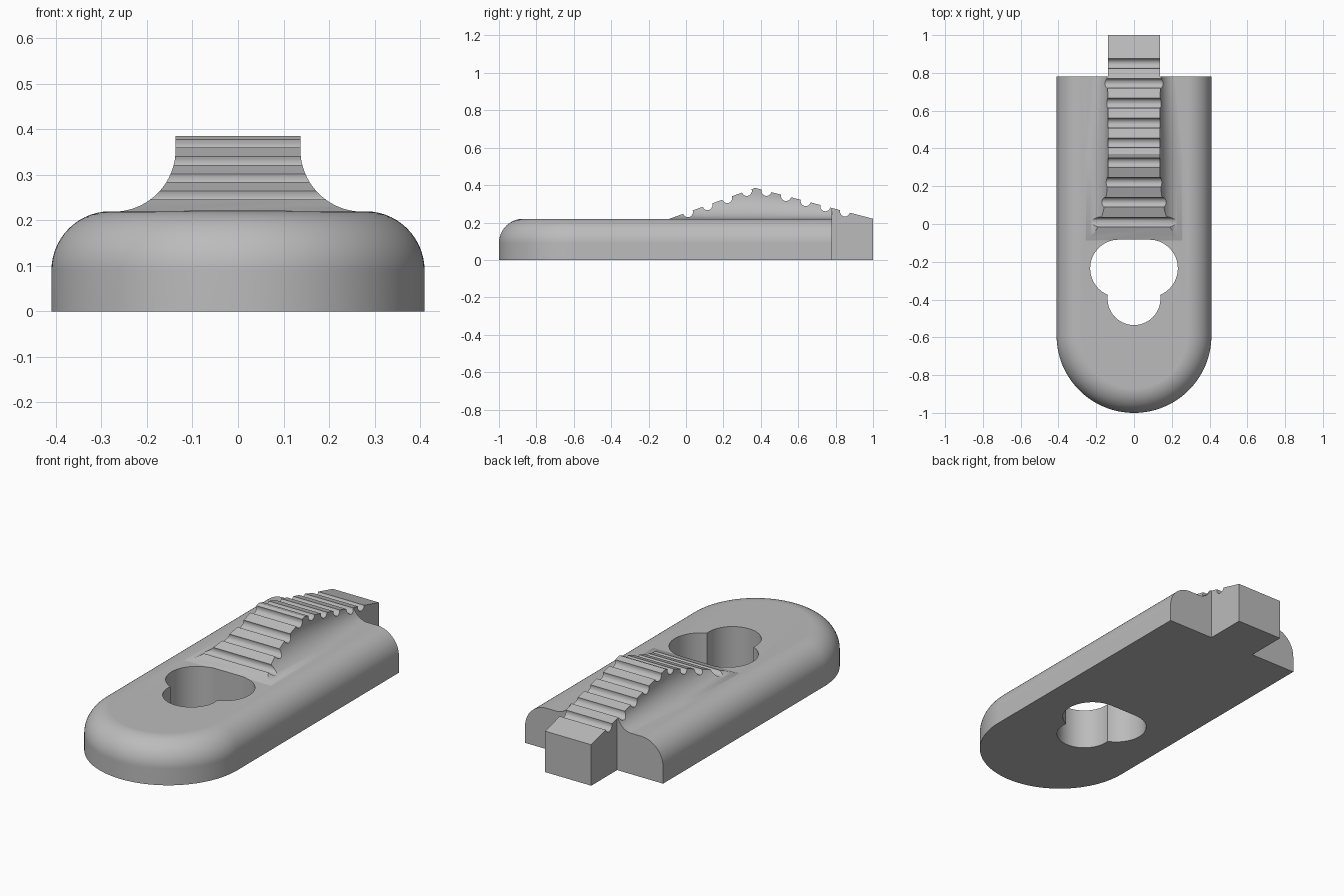
import bpy
import bmesh
from math import sin, cos, pi, atan2

cube = bpy.data.objects.get("Cube")
if cube:
    bpy.data.objects.remove(cube, do_unlink=True)

grey = bpy.data.materials.new("plain grey")
grey.use_nodes = True
colour = (0.5, 0.5, 0.5, 1)
grey.diffuse_color = colour
grey.node_tree.nodes["Principled BSDF"].inputs["Base Color"].default_value = colour


def loft(name, rings):
    """Closed solid through rings with equal point counts."""
    bm = bmesh.new()
    loops = [[bm.verts.new(p) for p in ring] for ring in rings]
    n = len(loops[0])
    for a, b in zip(loops, loops[1:]):
        for i in range(n):
            j = (i + 1) % n
            bm.faces.new((a[i], a[j], b[j], b[i]))
    bm.faces.new(loops[0])
    bm.faces.new(loops[-1])
    bmesh.ops.recalc_face_normals(bm, faces=bm.faces)
    mesh = bpy.data.meshes.new(name)
    bm.to_mesh(mesh)
    bm.free()
    mesh.materials.append(grey)
    obj = bpy.data.objects.new(name, mesh)
    bpy.context.collection.objects.link(obj)
    return obj


def combine(target, other, operation):
    """Apply an exact boolean and remove the second solid."""
    mod = target.modifiers.new(operation, 'BOOLEAN')
    mod.operation, mod.object, mod.solver = operation, other, 'EXACT'
    bpy.context.view_layer.objects.active = target
    bpy.ops.object.modifier_apply(modifier=mod.name)
    bpy.data.objects.remove(other, do_unlink=True)


def arc(cx, cy, r, start, end, steps):
    return [(cx + r * cos(start + (end - start) * i / steps),
             cy + r * sin(start + (end - start) * i / steps))
            for i in range(steps + 1)]


# Base plate: round nose, square tail, rounded top rim
WIDTH, NOSE_Y, TAIL_Y, TOP, RIM = 0.41, -0.59, 0.78, 0.22, 0.13


def plate_ring(inset, z):
    r = WIDTH - inset
    outline = [(r, TAIL_Y), (-r, TAIL_Y)] + arc(0, NOSE_Y, r, pi, 2 * pi, 64)
    return [(x, y, z) for x, y in outline]


rim = arc(-RIM, TOP - RIM, RIM, 0, pi / 2, 14)
body = loft("body", [plate_ring(0, 0)] + [plate_ring(-x, z) for x, z in rim])

# Ridge: narrow wall flaring into the plate, flare shrinking to the tail
HALF = 0.137


def flare_ring(y, r):
    base = TOP - 0.001
    side = [(HALF + r, 0.1)] + arc(HALF + r, base + r, r, 1.5 * pi, pi, 20) + [(HALF, 0.5)]
    section = side + [(-x, z) for x, z in reversed(side)]
    return [(x, y, z) for x, z in section]


ridge = loft("ridge", [flare_ring(-0.14, HALF), flare_ring(0.35, HALF), flare_ring(TAIL_Y, 0.09)])

# Tail block
tail = loft("tail_block", [[(-HALF, y, -0.1), (HALF, y, -0.1), (HALF, y, 0.5), (-HALF, y, 0.5)]
                           for y in (0.7, 1.1)])
combine(ridge, tail, 'UNION')

# Side profile: rising and falling slopes with round grooves
PEAK_Y, PEAK_Z, RISE, FALL = 0.37, 0.385, 0.36, -0.262
profile = [(-0.2, 0), (-0.2, PEAK_Z - RISE * (PEAK_Y + 0.2))]
for i in range(9):
    y = 0.01 + 0.105 * i
    slope = RISE if y < PEAK_Y else FALL
    if i == 4:
        profile.append((PEAK_Y, PEAK_Z))
    tilt = atan2(slope, 1)
    profile += arc(y, PEAK_Z + slope * (y - PEAK_Y), 0.027, pi + tilt, 2 * pi + tilt, 12)
profile += [(1, TOP), (1, 0)]
stepped = loft("side_profile", [[(x, y, z) for y, z in profile] for x in (-0.4, 0.4)])
combine(ridge, stepped, 'INTERSECT')
combine(body, ridge, 'UNION')

# Keyhole: wide slot with a smaller round lobe in front
slot = arc(0.08, -0.235, 0.152, -pi / 2, pi / 2, 32) + arc(-0.08, -0.235, 0.152, pi / 2, 1.5 * pi, 32)
lobe = arc(0, -0.395, 0.14, 0, 2 * pi, 56)[:-1]
for name, outline in (("slot", slot), ("lobe", lobe)):
    cutter = loft(name, [[(x, y, z) for x, y in outline] for z in (-0.1, 0.5)])
    combine(body, cutter, 'DIFFERENCE')

# Smooth curves, crisp edges
body.name = "grooved_plate"
bpy.ops.object.select_all(action='DESELECT')
body.select_set(True)
bpy.context.view_layer.objects.active = body
bpy.ops.object.shade_smooth_by_angle(angle=pi / 6)
weighted = body.modifiers.new("even shading", 'WEIGHTED_NORMAL')
weighted.keep_sharp = True
